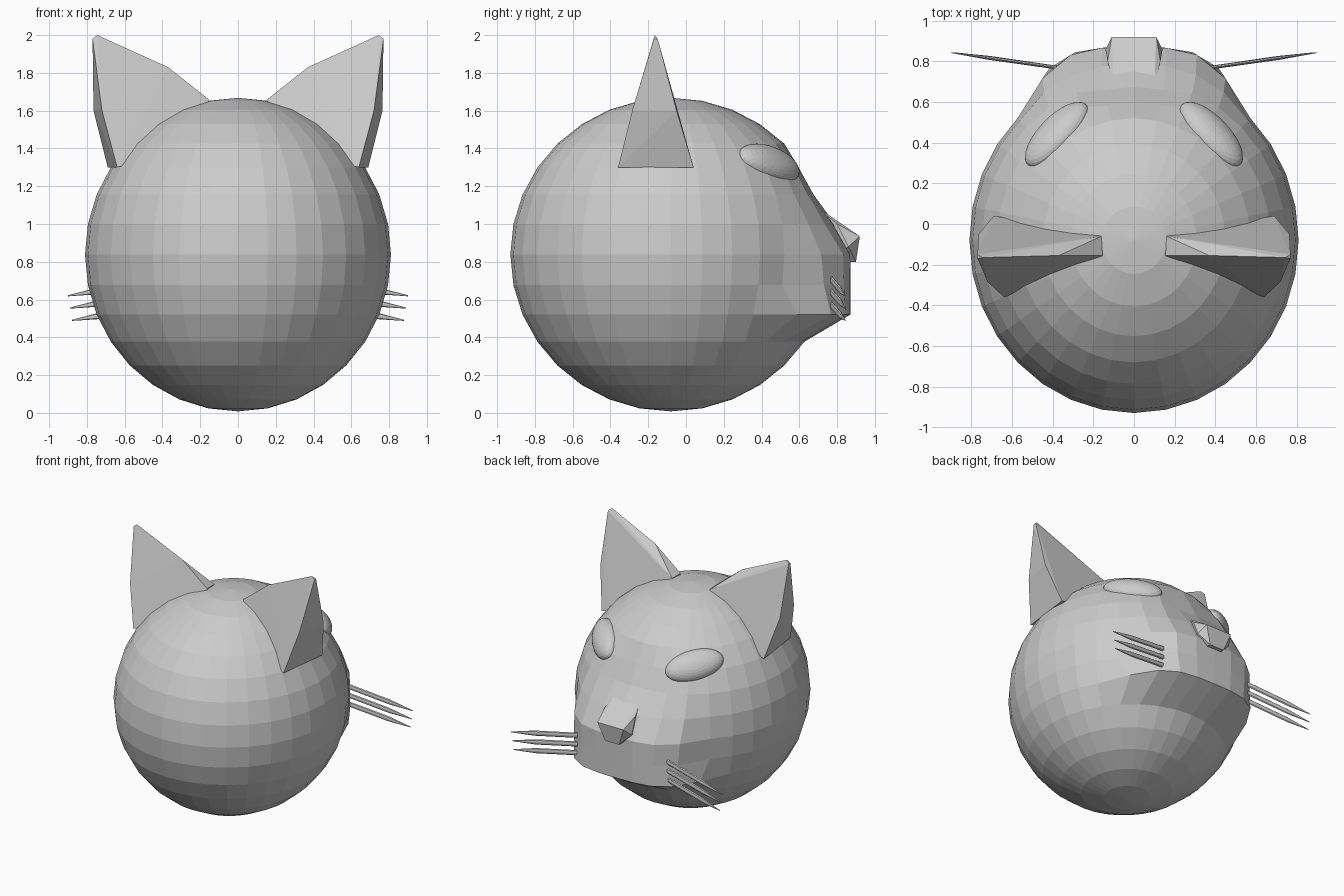
import bpy, bmesh, math
from mathutils import Vector, Matrix

if "Cube" in bpy.data.objects:
    bpy.data.objects.remove(bpy.data.objects["Cube"])

grey = bpy.data.materials.new("plain_grey")
grey.diffuse_color = (0.6, 0.6, 0.6, 1)
grey.use_nodes = True
grey.node_tree.nodes["Principled BSDF"].inputs["Base Color"].default_value = grey.diffuse_color


def finish(bm, name):
    bmesh.ops.recalc_face_normals(bm, faces=bm.faces[:])
    me = bpy.data.meshes.new(name)
    bm.to_mesh(me)
    bm.free()
    me.materials.append(grey)
    ob = bpy.data.objects.new(name, me)
    bpy.context.collection.objects.link(ob)
    return ob


def hull(name, pts):
    bm = bmesh.new()
    for p in pts:
        bm.verts.new(p)
    res = bmesh.ops.convex_hull(bm, input=bm.verts[:])
    junk = {g for g in res["geom_interior"] + res["geom_unused"] if isinstance(g, bmesh.types.BMVert)}
    bmesh.ops.delete(bm, geom=list(junk), context='VERTS')
    return finish(bm, name)


def lerp_table(table, x):
    for (x0, y0), (x1, y1) in zip(table, table[1:]):
        if x0 <= x <= x1:
            return y0 + (y1 - y0) * (x - x0) / (x1 - x0)
    return -9


# Head: low-poly sphere whose lower front rings are pushed out into a muzzle
muzzle = [(0, .87), (.15, .868), (.29, .845), (.42, .765), (.54, .57)]
bm = bmesh.new()
bmesh.ops.create_uvsphere(bm, u_segments=32, v_segments=16, radius=1)
bmesh.ops.transform(bm, verts=bm.verts[:],
                    matrix=Matrix.Translation((0, -.08, .838)) @ Matrix.Diagonal((.81, .85, .83, 1)))
for v in bm.verts:
    if v.co.y > .3 and .48 < v.co.z < 1.05:
        push = max(0, lerp_table(muzzle, abs(v.co.x)) - v.co.y)
        if v.co.z > .95:
            push *= .3
        v.co.y += push
    elif v.co.y > .3 and 1.1 < v.co.z < 1.35 and abs(v.co.x) < .25:
        v.co.y -= .03
finish(bm, "head")

# Nose and bridge
hull("nose", [(s * x, y, z) for s in (-1, 1) for x, y, z in
              [(.10, .68, 1.10), (.13, .80, 1.0), (.11, .92, .935), (.14, .86, .88),
               (.06, .90, .80), (.08, .70, .80)]])

for side, s in (("left", -1), ("right", 1)):
    # Ear: wide outer triangle narrowing to the crown
    hull(side + "_ear", [(s * x, y, z) for x, y, z in
         [(.64, -.36, 1.30), (.69, .04, 1.30), (.72, -.285, 1.6), (.765, -.05, 1.6),
          (.77, -.15, 1.98), (.745, -.165, 2.0), (.77, -.17, 1.98),
          (.37, -.155, 1.83), (.155, -.155, 1.66), (.16, -.06, 1.655),
          (.2, -.2, 1.4), (.2, -.04, 1.4)]])

    # Eye: slanted ellipsoid lying on the head surface
    n = Vector((s * .56, .70, .66)).normalized()
    a = Vector((s * .3, -.27, .11))
    a = (a - n * a.dot(n)).normalized()
    b = n.cross(a)
    rot = Matrix((a, b, n)).transposed().to_4x4()
    bm = bmesh.new()
    bmesh.ops.create_uvsphere(bm, u_segments=32, v_segments=16, radius=1)
    bmesh.ops.transform(bm, verts=bm.verts[:],
                        matrix=Matrix.Translation((s * .38, .44, 1.32)) @ rot @ Matrix.Diagonal((.21, .11, .075, 1)))
    finish(bm, side + "_eye")

    # Whiskers: flattened spikes
    for i in range(3):
        root = Vector((s * .38, .77, .705 - .067 * i))
        tip = Vector((s * (.9 - .01 * i), .843, .62 - .065 * i))
        bm = bmesh.new()
        rings = []
        for t, r in ((0, .02), (.65, .02), (1, .003)):
            c = root.lerp(tip, t)
            rings.append([bm.verts.new(c + Vector((0, .45 * r * math.cos(k * math.pi / 4),
                                                   r * math.sin(k * math.pi / 4)))) for k in range(8)])
        for r0, r1 in zip(rings, rings[1:]):
            for k in range(8):
                bm.faces.new((r0[k], r0[(k + 1) % 8], r1[(k + 1) % 8], r1[k]))
        bm.faces.new(rings[0])
        bm.faces.new(rings[-1])
        finish(bm, f"{side}_whisker_{i + 1}")
